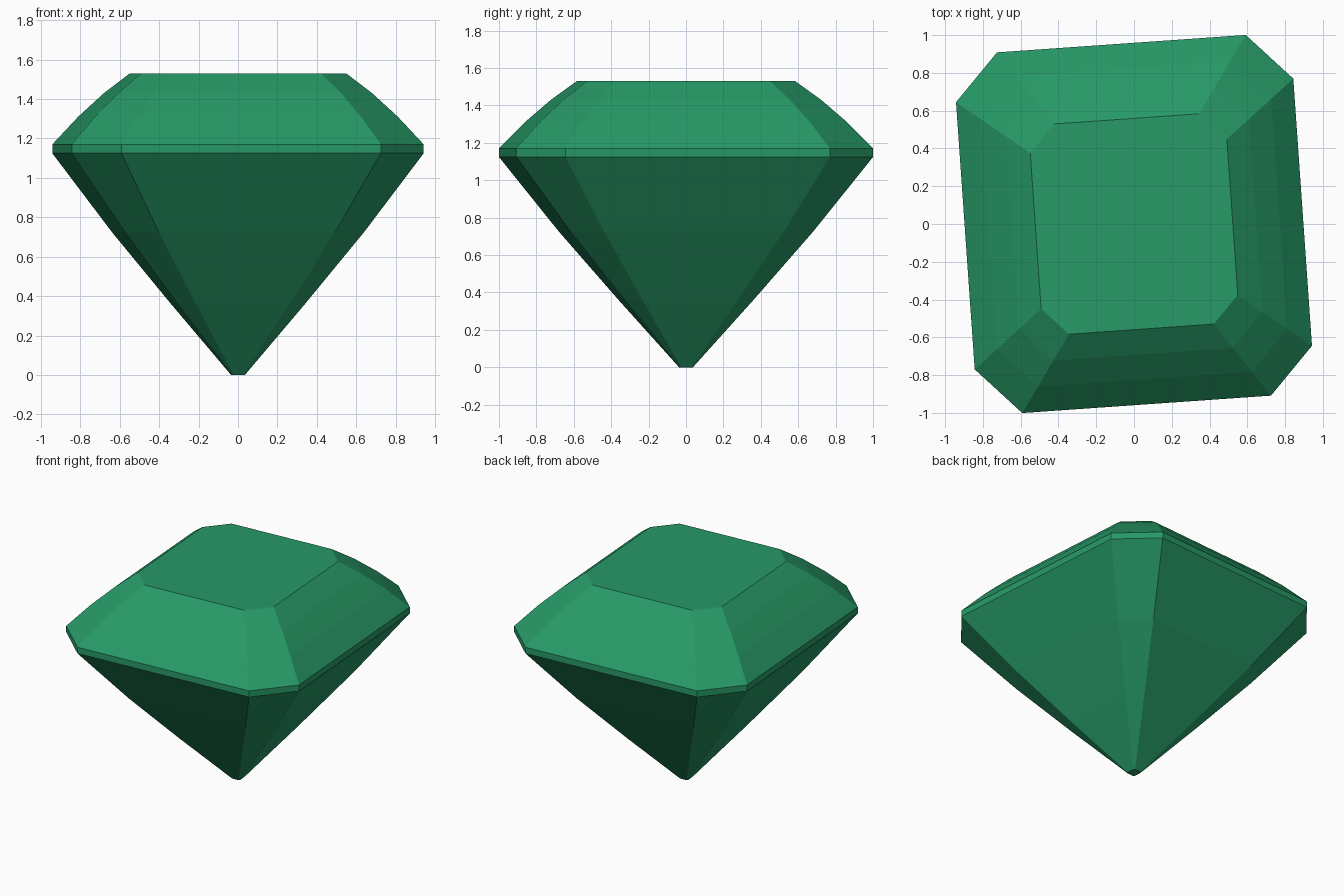
import bpy, bmesh, math
from mathutils import Matrix

if "Cube" in bpy.data.objects:
    bpy.data.objects.remove(bpy.data.objects["Cube"])

# Gem colour
green = bpy.data.materials.new("emerald green")
green.diffuse_color = (0.02, 0.32, 0.135, 1)
green.use_nodes = True
green.node_tree.nodes["Principled BSDF"].inputs["Base Color"].default_value = green.diffuse_color

# Girdle outline: a rectangle with cut corners
quarter = [(0.895, 0.709), (0.66, 0.957)]
outline = []
for sx, sy in ((1, 1), (-1, 1), (-1, -1), (1, -1)):
    corner = [(x * sx, y * sy) for x, y in quarter]
    outline += corner if sx * sy > 0 else corner[::-1]

# Step cuts from culet to table: (outline scale, height)
steps = [(0.037, 0), (0.358, 0.357), (0.679, 0.725), (1, 1.125),   # pavilion
         (1, 1.17),                                                # girdle
         (0.861, 1.31), (0.722, 1.43), (0.583, 1.53)]              # crown

bm = bmesh.new()
rings = [[bm.verts.new((x * s, y * s, z)) for x, y in outline] for s, z in steps]
n = len(outline)
for low, high in zip(rings, rings[1:]):
    for i in range(n):
        j = (i + 1) % n
        bm.faces.new((low[i], low[j], high[j], high[i]))
bm.faces.new(rings[0][::-1])   # culet
bm.faces.new(rings[-1])        # table
bm.transform(Matrix.Rotation(math.radians(4), 4, 'Z'))
bmesh.ops.recalc_face_normals(bm, faces=bm.faces)

mesh = bpy.data.meshes.new("cut_gem")
bm.to_mesh(mesh)
bm.free()
mesh.materials.append(green)
gem = bpy.data.objects.new("cut_gem", mesh)
bpy.context.collection.objects.link(gem)
